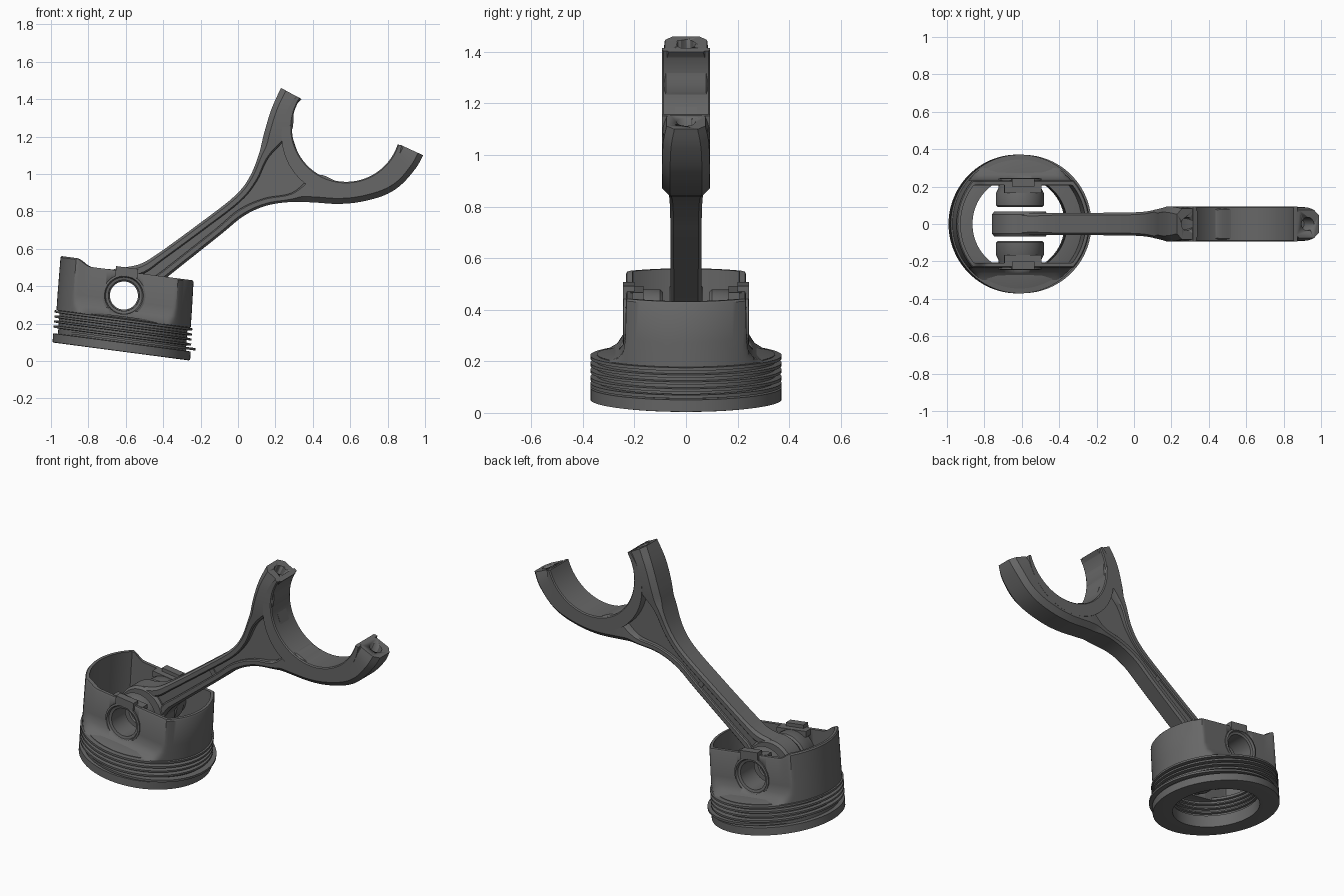
import bpy, bmesh
from math import sin, cos, pi, radians
from mathutils import Matrix, Vector

cube = bpy.data.objects.get("Cube")
if cube:
    bpy.data.objects.remove(cube)

metal = bpy.data.materials.new("dark_grey_metal")
metal.use_nodes = True
metal.diffuse_color = (0.135, 0.135, 0.135, 1)
bsdf = next(n for n in metal.node_tree.nodes if n.type == 'BSDF_PRINCIPLED')
bsdf.inputs["Base Color"].default_value = metal.diffuse_color
bsdf.inputs["Roughness"].default_value = 0.6

PIN = Vector((-0.61, 0, 0.35))
BORE = Vector((0.578, 0, 1.248))
TO_PIN = Matrix.Translation(PIN)
# slightly tilted piston frame
tilt, lean = radians(7.5), radians(4)
PISTON = Matrix(((cos(tilt), 0, sin(lean), -0.603), (0, 1, 0, 0),
                 (-sin(tilt), 0, cos(lean), 0.35), (0, 0, 0, 1)))


def skin(name, rings, closed=False, matrix=None, angle=35):
    """Bridge a list of equal point loops; cap both ends unless closed."""
    bm = bmesh.new()
    loops = [[bm.verts.new(p) for p in ring] for ring in rings]
    n, m = len(loops), len(loops[0])
    for i in range(n if closed else n - 1):
        a, b = loops[i], loops[(i + 1) % n]
        for j in range(m):
            k = (j + 1) % m
            bm.faces.new((a[j], a[k], b[k], b[j]))
    if not closed:
        bm.faces.new(loops[0])
        bm.faces.new(loops[-1][::-1])
    if matrix:
        bm.transform(matrix)
    bmesh.ops.recalc_face_normals(bm, faces=bm.faces)
    mesh = bpy.data.meshes.new(name)
    bm.to_mesh(mesh)
    bm.free()
    mesh.materials.append(metal)
    obj = bpy.data.objects.new(name, mesh)
    bpy.context.collection.objects.link(obj)
    bpy.ops.object.select_all(action='DESELECT')
    obj.select_set(True)
    bpy.context.view_layer.objects.active = obj
    bpy.ops.object.shade_smooth_by_angle(angle=radians(angle))
    return obj


def lathe(name, profile, axis, matrix, steps=72):
    """Revolve a closed (radius, height) profile about y or z."""
    rings = []
    for i in range(steps):
        c, s = cos(2 * pi * i / steps), sin(2 * pi * i / steps)
        rings.append([(r * c, r * s, h) if axis == 'z' else (r * c, h, r * s)
                      for r, h in profile])
    return skin(name, rings, True, matrix)


def box(name, centre, size, matrix):
    x, y, z = (s / 2 for s in size)
    base = [(-x, -y), (x, -y), (x, y), (-x, y)]
    rings = [[Vector((a, b, h)) + Vector(centre) for a, b in base] for h in (-z, z)]
    return skin(name, rings, matrix=matrix)


def drill(obj, centre, direction, radius, depth):
    """Cut a round hole through an object."""
    turn = Vector(direction).to_track_quat('Z', 'Y').to_matrix().to_4x4()
    circle = [(radius * cos(pi * i / 24), radius * sin(pi * i / 24)) for i in range(48)]
    cutter = skin("cutter", [[(a, b, h) for a, b in circle] for h in (-depth, depth)],
                  matrix=Matrix.Translation(centre) @ turn)
    cutter.hide_render = True
    mod = obj.modifiers.new("hole", 'BOOLEAN')
    mod.operation, mod.object, mod.solver = 'DIFFERENCE', cutter, 'EXACT'
    bpy.context.view_layer.objects.active = obj
    bpy.ops.object.modifier_apply(modifier=mod.name)
    bpy.data.objects.remove(cutter)


def smooth_path(rows, steps=5):
    """Catmull-Rom interpolation of number rows."""
    rows = [rows[0]] + rows + [rows[-1]]
    out = []
    for a, b, c, d in zip(rows, rows[1:], rows[2:], rows[3:]):
        for i in range(steps):
            t = i / steps
            out.append([0.5 * (2 * q + (r - p) * t + (2 * p - 5 * q + 4 * r - s) * t * t
                               + (3 * q - p - 3 * r + s) * t ** 3)
                        for p, q, r, s in zip(a, b, c, d)])
    return out + [rows[-1]]


def section(row):
    """Chamfered rectangle from an outer point, an inner point and a half width."""
    ox, oz, ix, iz, h = row
    o, d = Vector((ox, 0, oz)), Vector((ix - ox, 0, iz - oz))
    c = min(0.03, 0.3 * d.length)
    k = c / d.length
    uv = [(0, h - c), (k, h), (1 - k / 2, h), (1, h - c / 2)]
    uv += [(u, -v) for u, v in reversed(uv)]
    return [o + d * u + Vector((0, v, 0)) for u, v in uv]


# ring belt with open crown: outer lands and grooves, stepped bore
lands = [(-0.30, -0.25), (-0.222, -0.207), (-0.194, -0.18), (-0.168, -0.153), (-0.141, -0.125)]
belt = [(0.255, -0.30), (0.36, -0.30)]
for low, high in lands:
    belt += [(0.345, low), (0.371, low + 0.002), (0.371, high - 0.002), (0.345, high)]
belt.remove((0.345, -0.30))
belt += [(0.345, -0.122), (0.30, -0.112), (0.255, -0.11)]
for low, high in reversed(lands[1:]):
    belt += [(0.255, high), (0.268, high - 0.004), (0.268, low), (0.255, low - 0.004)]
lathe("piston_ring_belt", belt, 'z', PISTON, 96)
lathe("compression_ring", [(0.335, -0.243), (0.37, -0.243), (0.37, -0.23), (0.335, -0.23)],
      'z', PISTON @ Matrix.Translation((0.025, 0, 0)), 96)


# skirt: round thrust faces joined by flat pin walls
def outline(t, radius, flat):
    return radius * cos(t), max(-flat, min(flat, radius * sin(t)))


rings = []
for i in range(144):
    t = 2 * pi * i / 144
    x = 0.362 * cos(t)
    rise = max(0, min(1, (-x - 0.20) / 0.09))
    top = 0.128 + 0.037 * rise * rise * (3 - 2 * rise)
    levels = [(0.362, 0.30, -0.125), (0.362, 0.262, -0.105), (0.362, 0.242, -0.075),
              (0.362, 0.235, -0.03), (0.36, 0.233, top - 0.008), (0.354, 0.228, top),
              (0.338, 0.208, top), (0.336, 0.206, -0.125)]
    rings.append([(*outline(t, r, f), z) for r, f, z in levels])
skirt = skin("piston_skirt", rings, True, PISTON)
drill(skirt, PIN, (0, 1, 0), 0.1, 0.5)

# pin bosses with tabs above them
boss = [(0.083, 0.095), (0.118, 0.09), (0.128, 0.1), (0.128, 0.165), (0.115, 0.19),
        (0.115, 0.242), (0.104, 0.245), (0.098, 0.232), (0.083, 0.228)]
for side, label in ((-1, "front"), (1, "back")):
    lathe(label + "_pin_boss", [(r, side * h) for r, h in boss], 'y', TO_PIN, 64)
    box(label + "_boss_tab", (0, side * 0.222, 0.125), (0.12, 0.045, 0.05), PISTON)
    box(label + "_boss_rib", (0, side * 0.19, 0.112), (0.2, 0.05, 0.035), PISTON)

# connecting rod small end
lathe("rod_small_end", [(0.075, -0.06), (0.082, -0.066), (0.138, -0.066), (0.15, -0.05),
                        (0.15, 0.05), (0.138, 0.066), (0.082, 0.066), (0.075, 0.06)],
      'y', TO_PIN)

# rod flanges flowing into the fork arms: outer x z, inner x z, half width
upper = [(-.61, .5, -.6, .45, .06), (-.52, .52, -.5, .47, .06), (-.42, .58, -.395, .545, .06),
         (-.2, .74, -.175, .707, .06), (-.02, .88, .01, .85, .062), (.06, .98, .1, .96, .068),
         (.11, 1.1, .165, 1.09, .08), (.14, 1.22, .283, 1.22, .092),
         (.18, 1.35, .3, 1.345, .092), (.23, 1.46, .34, 1.4, .082)]
lower = [(-.47, .34, -.5, .38, .06), (-.43, .4, -.46, .44, .06), (-.37, .455, -.395, .49, .06),
         (-.1, .67, -.125, .702, .06), (.03, .775, .005, .81, .062), (.15, .83, .14, .87, .066),
         (.28, .85, .29, .9, .078), (.4, .848, .42, .996, .09), (.53, .84, .55, .953, .092),
         (.65, .85, .65, .96, .092), (.78, .885, .745, 1.0, .092), (.87, .94, .82, 1.075, .092),
         (.95, 1.03, .855, 1.12, .088), (.99, 1.1, .87, 1.155, .075)]
bolt_axis = (0.43, 0, 0.9)
for name, rows, hole in (("rod_upper_arm", upper, (0.285, 0, 1.43)),
                         ("rod_lower_arm", lower, (0.928, 0, 1.127))):
    arm = skin(name, [section(r) for r in smooth_path(rows)], angle=40)
    drill(arm, hole, bolt_axis, 0.036, 0.12)

# thin web between the flanges
edge = [r[2:4] for r in smooth_path(upper[:8])] + [(0.345, 1.04)]
edge += [r[2:4] for r in reversed(smooth_path(lower[:8]))]
skin("rod_web", [[(x, y, z) for x, z in edge] for y in (-0.042, 0.042)])
box("web_pad", (0, 0, 0), (0.03, 0.1, 0.075),
    Matrix.Translation((-0.145, 0, 0.725)) @ Matrix.Rotation(radians(-38), 4, 'Y'))

# half-open bearing seat
rings = []
for i in range(49):
    t = i / 48
    a = radians(147.5 + 194.5 * t)
    thick = 0.312 + 0.06 * sin(pi * t)
    ring = [(0.296, 0.093), (thick, 0.093), (thick, -0.093), (0.296, -0.093),
            (0.29, -0.087), (0.29, 0.087)]
    rings.append([BORE + Vector((r * cos(a), y, r * sin(a))) for r, y in ring])
skin("bearing_seat", rings)
